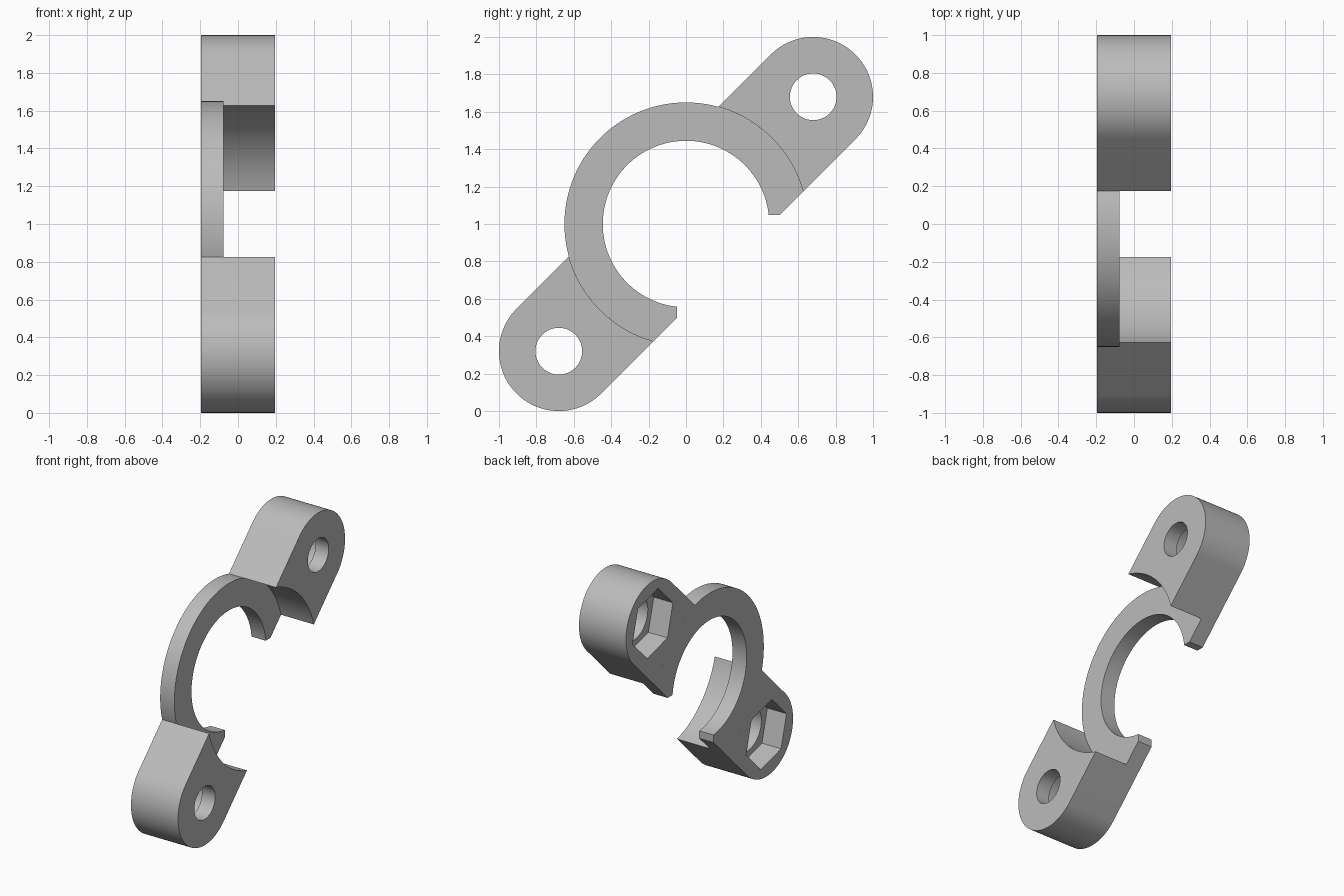
import bpy, bmesh
from math import sin, cos, asin, radians, degrees, sqrt

cube = bpy.data.objects.get("Cube")
if cube:
    bpy.data.objects.remove(cube, do_unlink=True)

grey = bpy.data.materials.new("light_grey")
grey.use_nodes = True
grey.diffuse_color = (0.5, 0.5, 0.5, 1)
grey.node_tree.nodes["Principled BSDF"].inputs["Base Color"].default_value = (0.5, 0.5, 0.5, 1)

# Main dimensions
BACK, STEP, FRONT = -0.197, -0.078, 0.197
R_OUT, R_IN, R_LUG, R_HOLE, R_NUT = 0.65, 0.445, 0.32, 0.125, 0.25
LUG = 0.68 * sqrt(2)      # lug centre distance along the diagonal
END = 0.047               # where the ring is cut off square
MID_Z = 1.0


def arc(radius, start, stop, n, centre=(0, 0)):
    pts = []
    for i in range(n + 1):
        a = radians(start + (stop - start) * i / n)
        pts.append((centre[0] + radius * cos(a), centre[1] + radius * sin(a)))
    return pts


def turn(pts, angle):
    c, s = cos(radians(angle)), sin(radians(angle))
    return [(c * u - s * v, s * u + c * v) for u, v in pts]


def prism(name, outline, x0, x1):
    """Extrude a (y, z) outline along x."""
    bm = bmesh.new()
    face = bm.faces.new([bm.verts.new((x0, y, z + MID_Z)) for y, z in outline])
    ext = bmesh.ops.extrude_face_region(bm, geom=[face])
    verts = [g for g in ext["geom"] if isinstance(g, bmesh.types.BMVert)]
    bmesh.ops.translate(bm, verts=verts, vec=(x1 - x0, 0, 0))
    bmesh.ops.recalc_face_normals(bm, faces=bm.faces)
    mesh = bpy.data.meshes.new(name)
    bm.to_mesh(mesh)
    bm.free()
    mesh.materials.append(grey)
    obj = bpy.data.objects.new(name, mesh)
    bpy.context.collection.objects.link(obj)
    return obj


def activate(obj):
    bpy.ops.object.select_all(action="DESELECT")
    obj.select_set(True)
    bpy.context.view_layer.objects.active = obj


def cut(obj, outline, x0, x1):
    cutter = prism("cutter", outline, x0, x1)
    cutter.hide_render = True
    mod = obj.modifiers.new("cut", "BOOLEAN")
    mod.operation, mod.solver, mod.object = "DIFFERENCE", "EXACT", cutter
    activate(obj)
    bpy.ops.object.modifier_apply(modifier=mod.name)
    bpy.data.objects.remove(cutter, do_unlink=True)


def smooth(obj):
    activate(obj)
    bpy.ops.object.shade_smooth_by_angle(angle=radians(25))


# Thin open ring, trimmed by the straight lug edge and squared at its ends
edge = degrees(asin(R_LUG / R_OUT))
trim = degrees(asin(END / R_IN))
corner = END + R_LUG * sqrt(2)
ring = arc(R_OUT, 45 - edge, 225 + edge, 96)
ring += [(-END, -corner)]
ring += arc(R_IN, 270 - trim, trim, 96)
ring += [(corner, END)]
smooth(prism("clamp_ring", ring, BACK, STEP))

# Thick rounded lugs, hollowed to the ring's radius on the inner side
lug_outline = arc(R_LUG, -90, 90, 48, (LUG, 0)) + arc(R_OUT, edge, -edge, 24)
for name, angle in (("upper_lug", 45), ("lower_lug", 225)):
    lug = prism(name, turn(lug_outline, angle), BACK, FRONT)

    def round_hole(r, sides):
        return turn(arc(r, 0, 360, sides, (LUG, 0))[:-1], angle)

    cut(lug, round_hole(R_HOLE, 48), BACK - 0.1, FRONT + 0.1)    # bolt hole
    cut(lug, round_hole(0.17, 48), BACK - 0.05, FRONT - 0.11)    # wider bore
    cut(lug, round_hole(R_NUT, 6), BACK - 0.08, BACK + 0.16)     # hex nut pocket
    smooth(lug)
